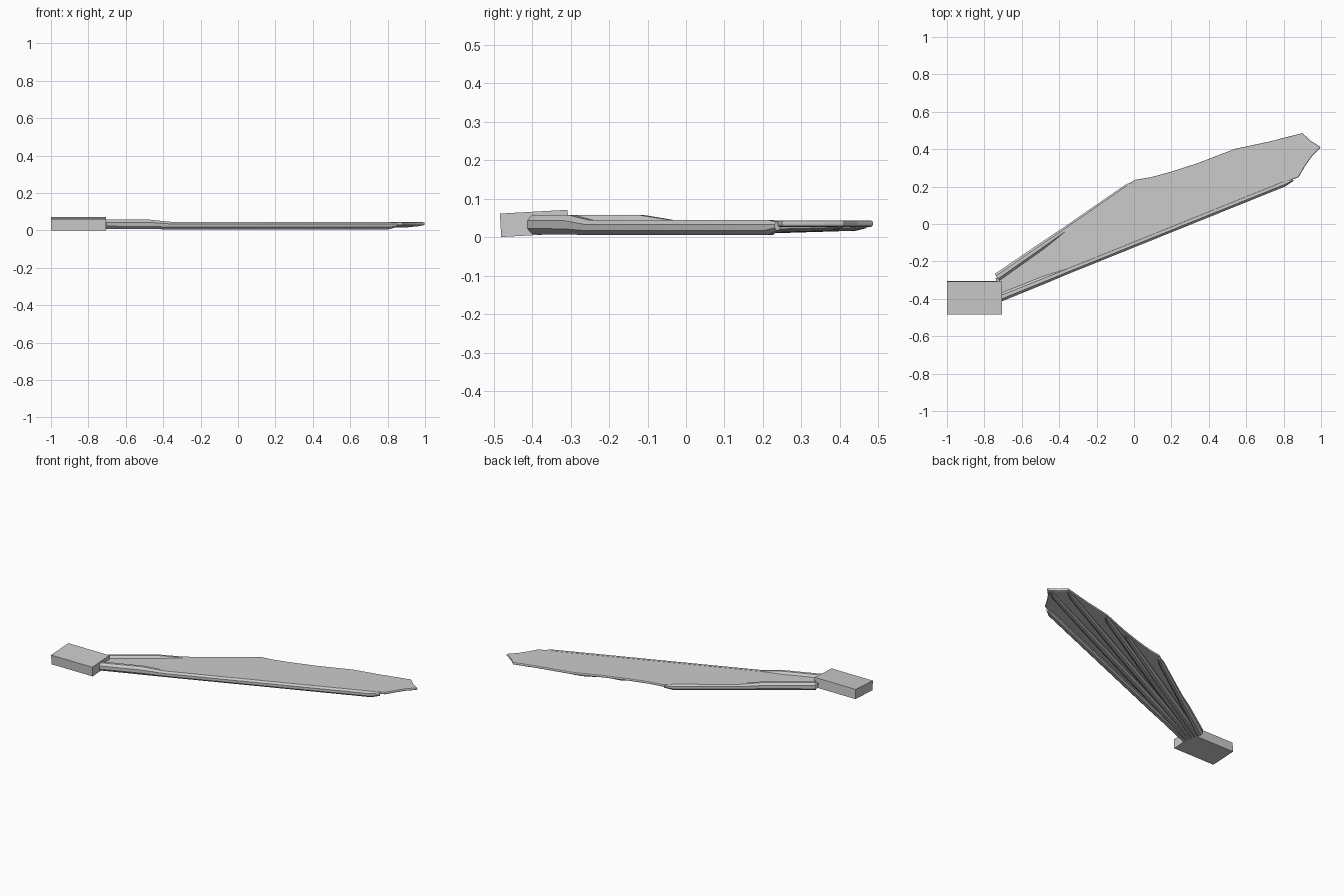
import bpy, bmesh
from mathutils import Vector, Matrix
from math import cos, sin, pi, atan2

cube = bpy.data.objects.get("Cube")
if cube:
    bpy.data.objects.remove(cube, do_unlink=True)

grey = bpy.data.materials.new("plain grey")
grey.use_nodes = True
grey.diffuse_color = (0.6, 0.6, 0.6, 1)
grey.node_tree.nodes["Principled BSDF"].inputs["Base Color"].default_value = (0.6, 0.6, 0.6, 1)


def finish(name, bm, smooth=False):
    bmesh.ops.recalc_face_normals(bm, faces=bm.faces)
    mesh = bpy.data.meshes.new(name)
    bm.to_mesh(mesh)
    bm.free()
    mesh.materials.append(grey)
    obj = bpy.data.objects.new(name, mesh)
    bpy.context.collection.objects.link(obj)
    if smooth:
        bpy.ops.object.select_all(action="DESELECT")
        obj.select_set(True)
        bpy.context.view_layer.objects.active = obj
        bpy.ops.object.shade_smooth_by_angle(angle=0.6)
    return obj


def rib(name, start, end, stations, sides=8):
    """Lofted tube; each station is (fraction, half width, low z, high z)."""
    bm = bmesh.new()
    a, b = Vector(start), Vector(end)
    along = (b - a).normalized()
    across = Vector((-along.y, along.x))
    rings = []
    for t, w, low, high in stations:
        c, mid, half = a.lerp(b, t), (low + high) / 2, (high - low) / 2
        ring = []
        for i in range(sides):
            ang = 2 * pi * (i + 0.5) / sides
            p = c + across * (w * cos(ang) / cos(pi / sides))
            ring.append(bm.verts.new((p.x, p.y, mid + half * sin(ang) / cos(pi / sides))))
        rings.append(ring)
    for r, s in zip(rings, rings[1:]):
        for i in range(sides):
            j = (i + 1) % sides
            bm.faces.new((r[i], r[j], s[j], s[i]))
    bm.faces.new(rings[0])
    bm.faces.new(rings[-1])
    return finish(name, bm, True)


# Shoulder block, tipped slightly toward the front
bm = bmesh.new()
bmesh.ops.create_cube(bm, size=1, matrix=Matrix.Translation((-0.853, -0.394, 0.036))
                      @ Matrix.Rotation(atan2(0.01, 0.18), 4, "X")
                      @ Matrix.Diagonal((0.295, 0.176, 0.061, 1)))
finish("shoulder_block", bm)

# Flat wing membrane with rounded rim
outline = [(-0.71, -0.39), (0.84, 0.235), (0.88, 0.25), (0.915, 0.31), (0.95, 0.36),
           (0.998, 0.41), (0.945, 0.445), (0.9, 0.486), (0.72, 0.44), (0.54, 0.402),
           (0.34, 0.325), (0.2, 0.28), (0.09, 0.25), (0.005, 0.236), (-0.74, -0.29)]
bm = bmesh.new()
face = bm.faces.new([bm.verts.new((x, y, 0.027)) for x, y in outline])
out = bmesh.ops.extrude_face_region(bm, geom=[face])
bmesh.ops.translate(bm, vec=(0, 0, 0.017),
                    verts=[v for v in out["geom"] if isinstance(v, bmesh.types.BMVert)])
rim = [e for e in bm.edges if abs(e.verts[0].co.z - e.verts[1].co.z) < 0.001]
bmesh.ops.bevel(bm, geom=rim, offset=0.006, segments=2, profile=0.5, affect="EDGES")
finish("membrane", bm)

# Edge spars, thick at the root
thick = [(0, 0.022, 0.008, 0.058), (0.15, 0.021, 0.007, 0.058),
         (0.23, 0.019, 0.006, 0.045), (0.97, 0.019, 0.006, 0.045), (1, 0.008, 0.018, 0.040)]
rib("front_spar", (-0.712, -0.392), (0.85, 0.238), thick)
thick_back = [(0, 0.022, 0.008, 0.058), (0.33, 0.019, 0.008, 0.058),
              (0.5, 0.016, 0.007, 0.044), (0.94, 0.015, 0.007, 0.044), (1, 0.007, 0.02, 0.04)]
rib("rear_spar", (-0.732, -0.285), (0.0, 0.224), thick_back)

# Finger ribs fanned out under the membrane
tips = [(0.975, 0.405), (0.89, 0.468), (0.54, 0.388), (0.32, 0.305)]
for i, tip in enumerate(tips):
    s = (i + 1) / (len(tips) + 1)
    root = Vector((-0.712, -0.392)).lerp(Vector((-0.732, -0.285)), s)
    rib(f"finger_rib_{i + 1}", root, tip,
        [(0, 0.018, 0.008, 0.042), (0.6, 0.02, 0.008, 0.042),
         (0.96, 0.016, 0.017, 0.042), (1, 0.006, 0.024, 0.038)])
